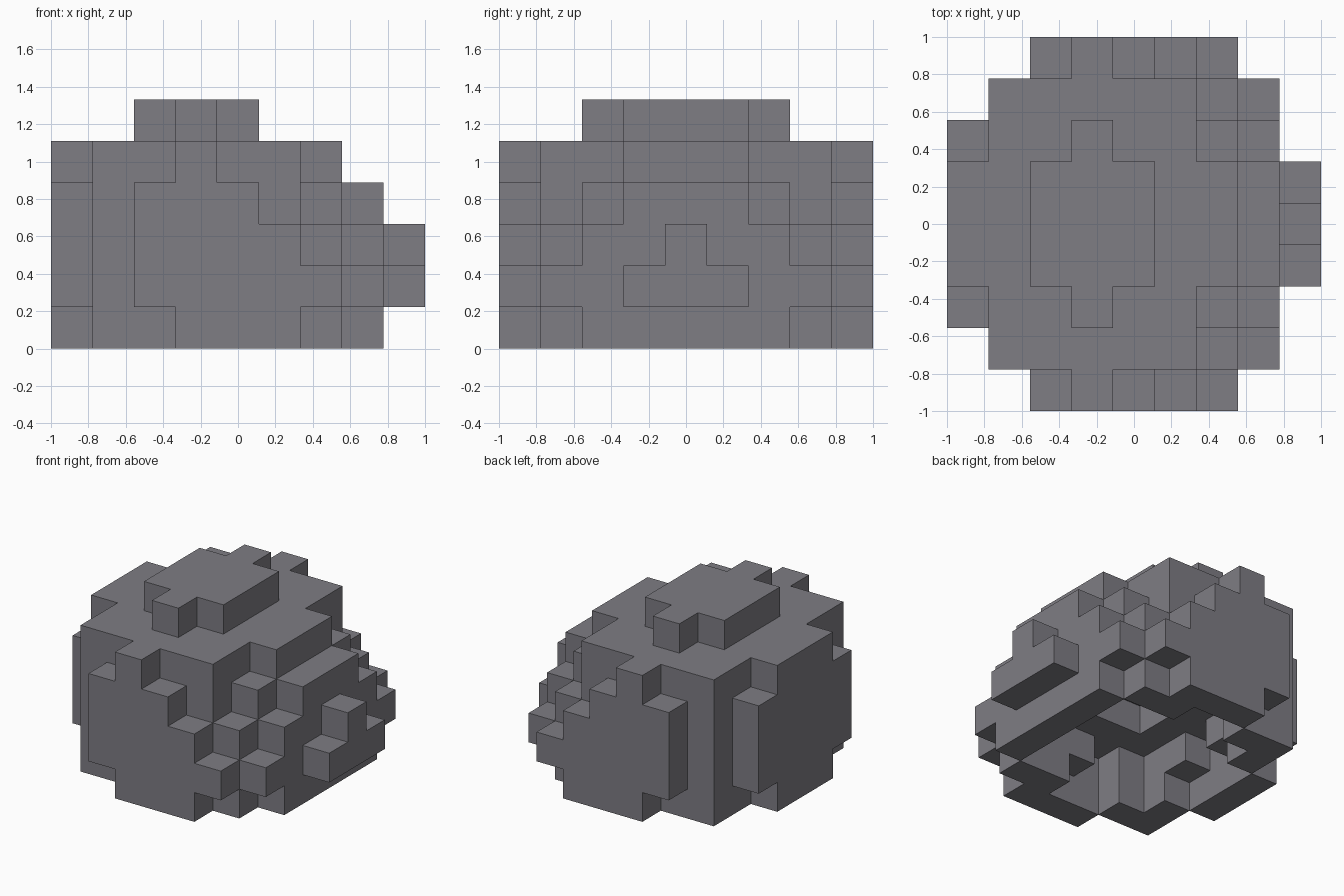
import bpy
import bmesh
from mathutils import Vector

default_cube = bpy.data.objects.get("Cube")
if default_cube:
    bpy.data.objects.remove(default_cube, do_unlink=True)

CELL = 2 / 9      # edge length of one block
MIDDLE = 4        # middle row, the body mirrors across it

# Outer body: per layer from the ground up, the first and last block
# of each row, going from the middle row outwards
BODY_LAYERS = [
    [(0, 7), (0, 7), (1, 7), (1, 6), (3, 5)],
    [(0, 8), (0, 8), (0, 7), (1, 7), (2, 6)],
    [(0, 8), (0, 7), (0, 7), (1, 6), (2, 5)],
    [(0, 7), (0, 7), (0, 6), (1, 5), (2, 4)],
    [(0, 6), (0, 6), (1, 5), (1, 5), (3, 3)],
    [(2, 4), (2, 4), (3, 3)],
]

# Hollow underneath, open at the ground
HOLLOW_LAYERS = [
    [(1, 6), (1, 6), (2, 6), (3, 4)],
    [(1, 6), (2, 5), (2, 5), (3, 3)],
    [(3, 5), (3, 5)],
]


def blocks(layers):
    """Set of block coordinates, mirrored front to back."""
    cells = set()
    for level, rows in enumerate(layers):
        for offset, (first, last) in enumerate(rows):
            for column in range(first, last + 1):
                for side in (-offset, offset):
                    cells.add((column, MIDDLE + side, level))
    return cells


def make_material(name, colour):
    material = bpy.data.materials.new(name)
    material.use_nodes = True
    material.diffuse_color = colour
    shader = material.node_tree.nodes["Principled BSDF"]
    shader.inputs["Base Color"].default_value = colour
    shader.inputs["Roughness"].default_value = 0.9
    return material


def block_object(name, cells, material):
    """Mesh with a square wherever a block borders empty space."""
    bm = bmesh.new()
    corners = {}

    def corner(point):
        key = tuple(round(value) for value in point)
        if key not in corners:
            x, y, z = key
            corners[key] = bm.verts.new((x * CELL - 1, y * CELL - 1, z * CELL))
        return corners[key]

    axes = [Vector((1, 0, 0)), Vector((0, 1, 0)), Vector((0, 0, 1))]
    for cell in sorted(cells):
        base = Vector(cell)
        for index, normal in enumerate(axes):
            across, along = axes[index - 2], axes[index - 1]
            for sign in (1, -1):
                neighbour = base + normal * sign
                if tuple(round(value) for value in neighbour) in cells:
                    continue
                start = base + normal if sign > 0 else base
                loop = [start, start + across, start + across + along, start + along]
                bm.faces.new([corner(p) for p in loop[::sign]])

    mesh = bpy.data.meshes.new(name)
    bm.to_mesh(mesh)
    bm.free()
    mesh.materials.append(material)
    obj = bpy.data.objects.new(name, mesh)
    bpy.context.collection.objects.link(obj)
    return obj


# Stone shell with its underside hollow
stone_grey = make_material("stone_grey", (0.21, 0.205, 0.23, 1))
block_object("boulder_shell", blocks(BODY_LAYERS) - blocks(HOLLOW_LAYERS), stone_grey)
